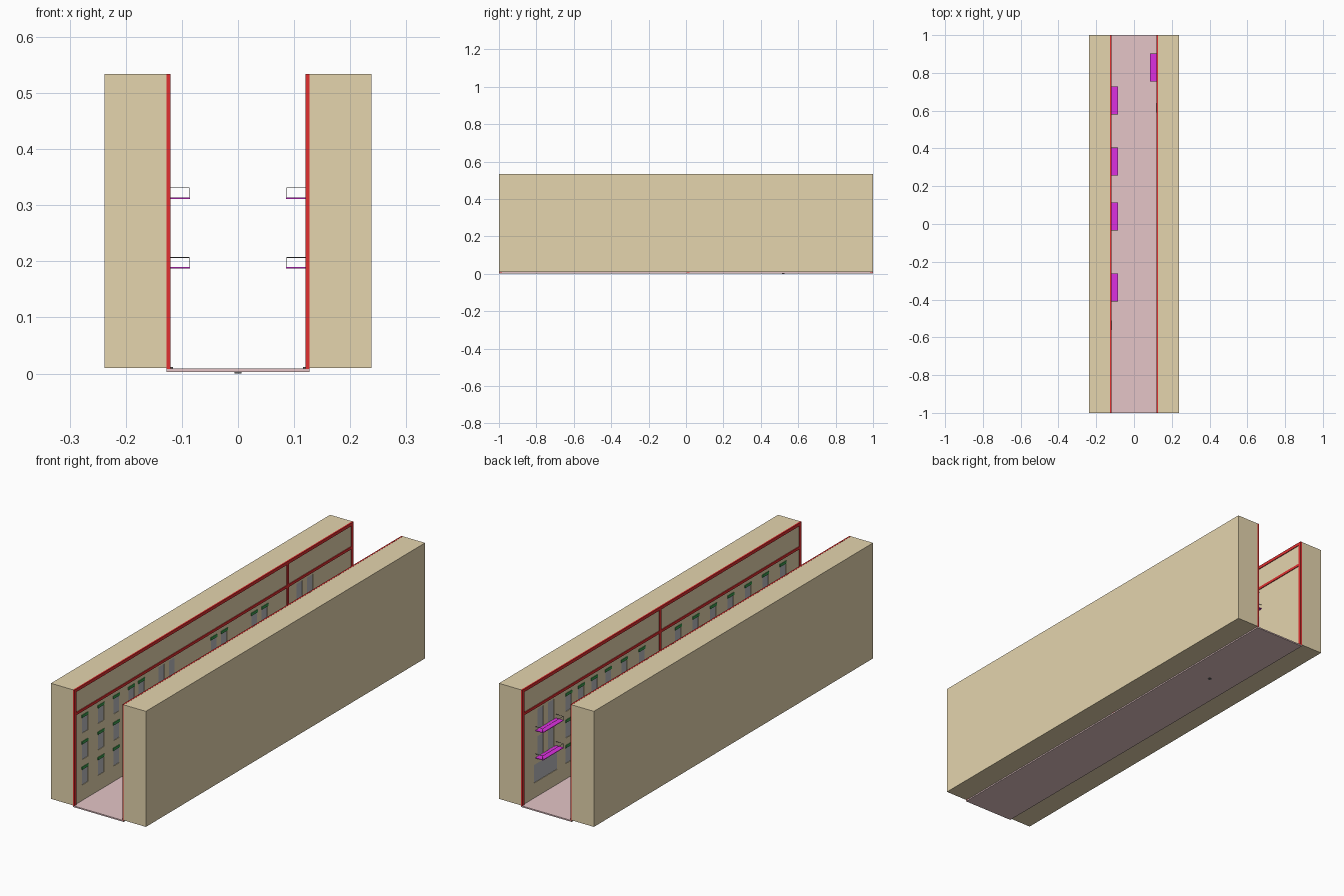
import bpy, bmesh

if "Cube" in bpy.data.objects:
    bpy.data.objects.remove(bpy.data.objects["Cube"])


def material(name, rgb):
    m = bpy.data.materials.new(name)
    m.diffuse_color = (*rgb, 1)
    m.use_nodes = True
    m.node_tree.nodes["Principled BSDF"].inputs["Base Color"].default_value = m.diffuse_color
    return m


TAN = material("tan_plaster", (0.78, 0.66, 0.42))
RED = material("red_trim", (0.75, 0.03, 0.03))
PINK = material("pink_paving", (0.78, 0.56, 0.57))
PURPLE = material("purple_slab", (0.72, 0.03, 0.75))
GREEN = material("green_lintel", (0.05, 0.35, 0.08))
GREY = material("grey_glass", (0.5, 0.5, 0.52))
DARK = material("dark_metal", (0.12, 0.12, 0.12))


def boxes(name, spans, mat=None):
    """One object made of boxes given as (x0, x1, y0, y1, z0, z1)."""
    bm = bmesh.new()
    for x0, x1, y0, y1, z0, z1 in spans:
        for v in bmesh.ops.create_cube(bm, size=1)["verts"]:
            v.co.x = (x0 + x1) / 2 + v.co.x * abs(x1 - x0)
            v.co.y = (y0 + y1) / 2 + v.co.y * (y1 - y0)
            v.co.z = (z0 + z1) / 2 + v.co.z * (z1 - z0)
    me = bpy.data.meshes.new(name)
    bm.to_mesh(me)
    bm.free()
    if mat:
        me.materials.append(mat)
    ob = bpy.data.objects.new(name, me)
    bpy.context.collection.objects.link(ob)
    return ob


WALL = 0.1235       # inner wall face
FACE = 0.12         # front of trim
TOP = 0.534
FLOORS = [(0.08, 0.155), (0.195, 0.27), (0.315, 0.39)]   # window heights


def facade(tag, s, split, columns, balconies, plain, door, no_ground):
    """One side of the street; s is -1 for left and +1 for right."""
    def span(xa, xb, *rest):
        return (s * xa, s * xb, *rest)

    # openings as (y centre, width, z0, z1, has lintel)
    openings = [(door, 0.046, 0.012, 0.14, False)]
    for y in columns:
        for i, (z0, z1) in enumerate(FLOORS):
            if i or y not in no_ground:
                openings.append((y, 0.042, z0, z1, True))
    for y in balconies:
        openings.append((y, 0.165, 0.078, 0.16, False))
        for dy in (-0.037, 0.037):
            for z in (0.189, 0.313):
                top = z + (0.092 if y in plain else 0.076)
                openings.append((y + dy, 0.042, z, top, y not in plain))

    # wall block with recessed openings
    wall = boxes(tag + "_building", [span(WALL, 0.238, -0.9995, 0.9995, 0.01, TOP - 0.0005)], TAN)
    cutter = boxes(tag + "_opening_cutter",
                   [span(WALL - 0.01, WALL + 0.006, y - w / 2, y + w / 2, a, b)
                    for y, w, a, b, _ in openings])
    cutter.hide_render = True
    cutter.hide_set(True)
    mod = wall.modifiers.new("openings", "BOOLEAN")
    mod.operation = "DIFFERENCE"
    mod.object = cutter
    mod.solver = "EXACT"

    # glass panes and green lintels
    boxes(tag + "_window_panes",
          [span(WALL + 0.002, WALL + 0.0055, y - w / 2, y + w / 2, a, b)
           for y, w, a, b, _ in openings], GREY)
    boxes(tag + "_window_lintels",
          [span(FACE + 0.0005, WALL + 0.002, y - w / 2 - 0.002, y + w / 2 + 0.002, b - 0.004, b + 0.008)
           for y, w, a, b, g in openings if g], GREEN)

    # red bands and pilasters
    t = 0.015
    boxes(tag + "_trim_bands",
          [span(FACE, 0.127, -1, 1, z0, z1) for z0, z1 in ((0.52, TOP), (0.415, 0.427))], RED)
    boxes(tag + "_trim_posts",
          [span(FACE, 0.127, y, y + t, 0.008, TOP) for y in (-1, split - t / 2, 1 - t)], RED)

    # balconies with slab and thin railing
    slabs, rails = [], []
    h, r, out = 0.074, 0.0012, 0.0865
    for y in balconies:
        for z in (0.187, 0.311):
            slabs.append(span(out - 0.001, WALL, y - h, y + h, z, z + 0.0025))
            za, zb = z + 0.0025, z + 0.0205
            rails.append(span(out, out + r, y - h, y + h, zb - r, zb))
            for e in (-h, h - r):
                rails.append(span(out, WALL, y + e, y + e + r, zb - r, zb))
                rails.append(span(out, out + r, y + e, y + e + r, za, zb))
    boxes(tag + "_balcony_slabs", slabs, PURPLE)
    boxes(tag + "_balcony_railings", rails, DARK)

    # doorstep
    boxes(tag + "_doorstep", [span(0.116, WALL, door - 0.025, door + 0.025, 0.007, 0.012)], DARK)


facade("left", -1, 0.53,
       [-0.92, -0.805, -0.695, -0.587, -0.515],
       [-0.335, 0.04, 0.33, 0.655], [-0.335, 0.655],
       -0.535, [-0.587, -0.515])
facade("right", 1, 0.01,
       [0.665, 0.575, 0.48, 0.38, 0.266, 0.14]
       + [round(-0.12 - 0.125 * i, 3) for i in range(7)],
       [0.828], [0.828], 0.615, [0.575])

# street and a small drain under it
boxes("street", [(-0.127, 0.127, -1, 1, 0.003, 0.009)], PINK)
boxes("drain", [(-0.006, 0.006, 0.514, 0.526, 0, 0.004)], DARK)
